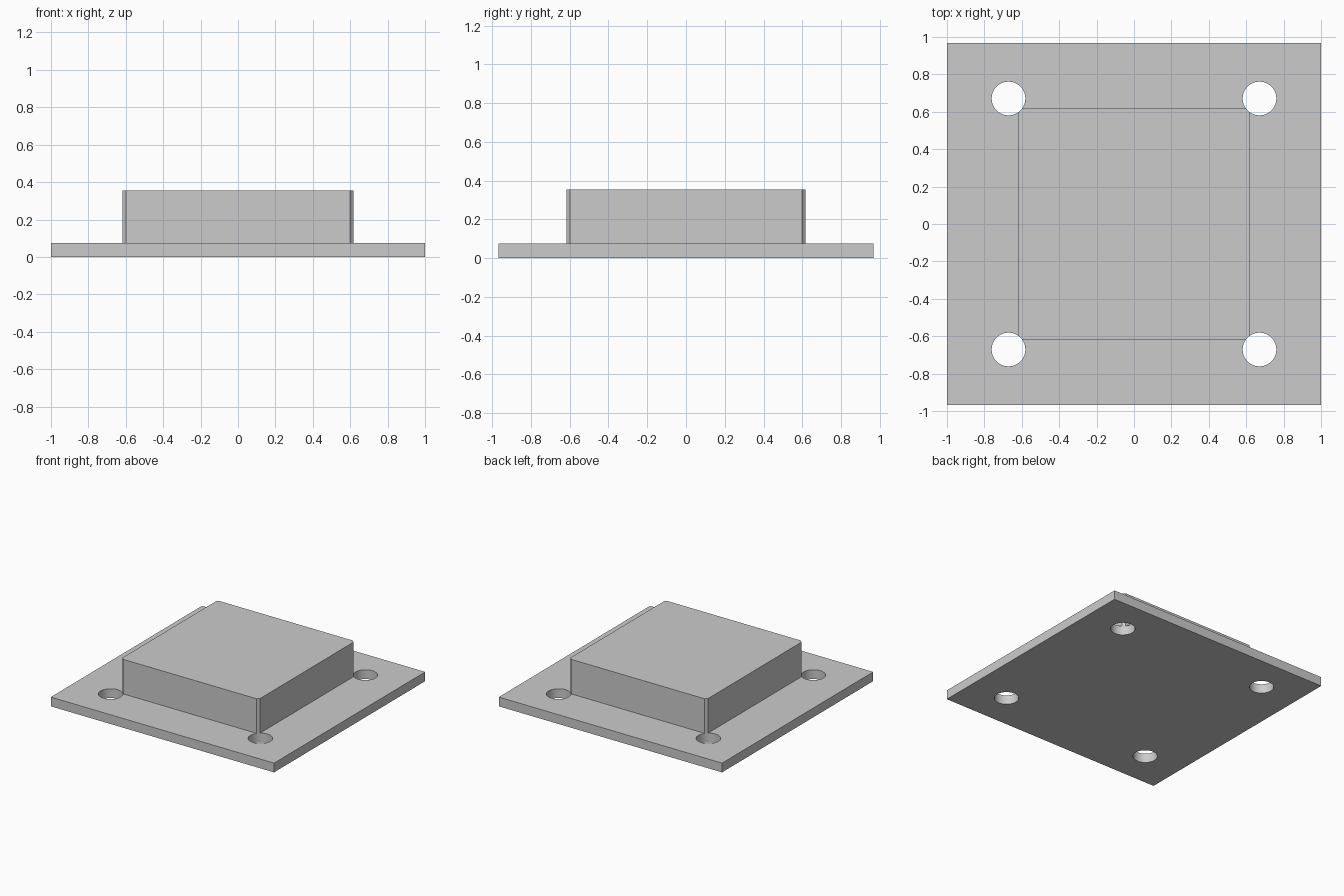
import bpy, math

if "Cube" in bpy.data.objects:
    bpy.data.objects.remove(bpy.data.objects["Cube"])

HALF_X, HALF_Y, PLATE_TOP = 1.0, 0.967, 0.075   # base flange
BLOCK_HALF, BLOCK_TOP = 0.617, 0.355            # raised block
HOLE_POS, HOLE_R = 0.671, 0.09                  # corner screw holes


def box(name, hx, hy, z0, z1):
    bpy.ops.mesh.primitive_cube_add(size=1, location=(0, 0, (z0 + z1) / 2))
    ob = bpy.context.object
    ob.name = name
    ob.scale = (2 * hx, 2 * hy, z1 - z0)
    bpy.ops.object.transform_apply(location=True, rotation=False, scale=True)
    return ob


def boolean(target, tool, operation):
    mod = target.modifiers.new(tool.name, 'BOOLEAN')
    mod.operation = operation
    mod.solver = 'EXACT'
    mod.object = tool
    bpy.context.view_layer.objects.active = target
    bpy.ops.object.modifier_apply(modifier=mod.name)
    bpy.data.objects.remove(tool, do_unlink=True)


# Flange plate with the square block fused on top
flange = box("flanged_block", HALF_X, HALF_Y, 0, PLATE_TOP)
block = box("raised_block", BLOCK_HALF, BLOCK_HALF, PLATE_TOP / 2, BLOCK_TOP)
boolean(flange, block, 'UNION')

# Four through holes, which also nick the corners of the block
for sx in (-1, 1):
    for sy in (-1, 1):
        bpy.ops.mesh.primitive_cylinder_add(
            vertices=64, radius=HOLE_R, depth=1.2,
            location=(sx * HOLE_POS, sy * HOLE_POS, 0.2))
        hole = bpy.context.object
        hole.name = "screw_hole_cutter"
        hole.hide_render = True
        boolean(flange, hole, 'DIFFERENCE')

# Smooth hole walls, crisp edges elsewhere
bpy.ops.object.select_all(action='DESELECT')
flange.select_set(True)
bpy.context.view_layer.objects.active = flange
bpy.ops.object.shade_smooth_by_angle(angle=math.radians(30))
